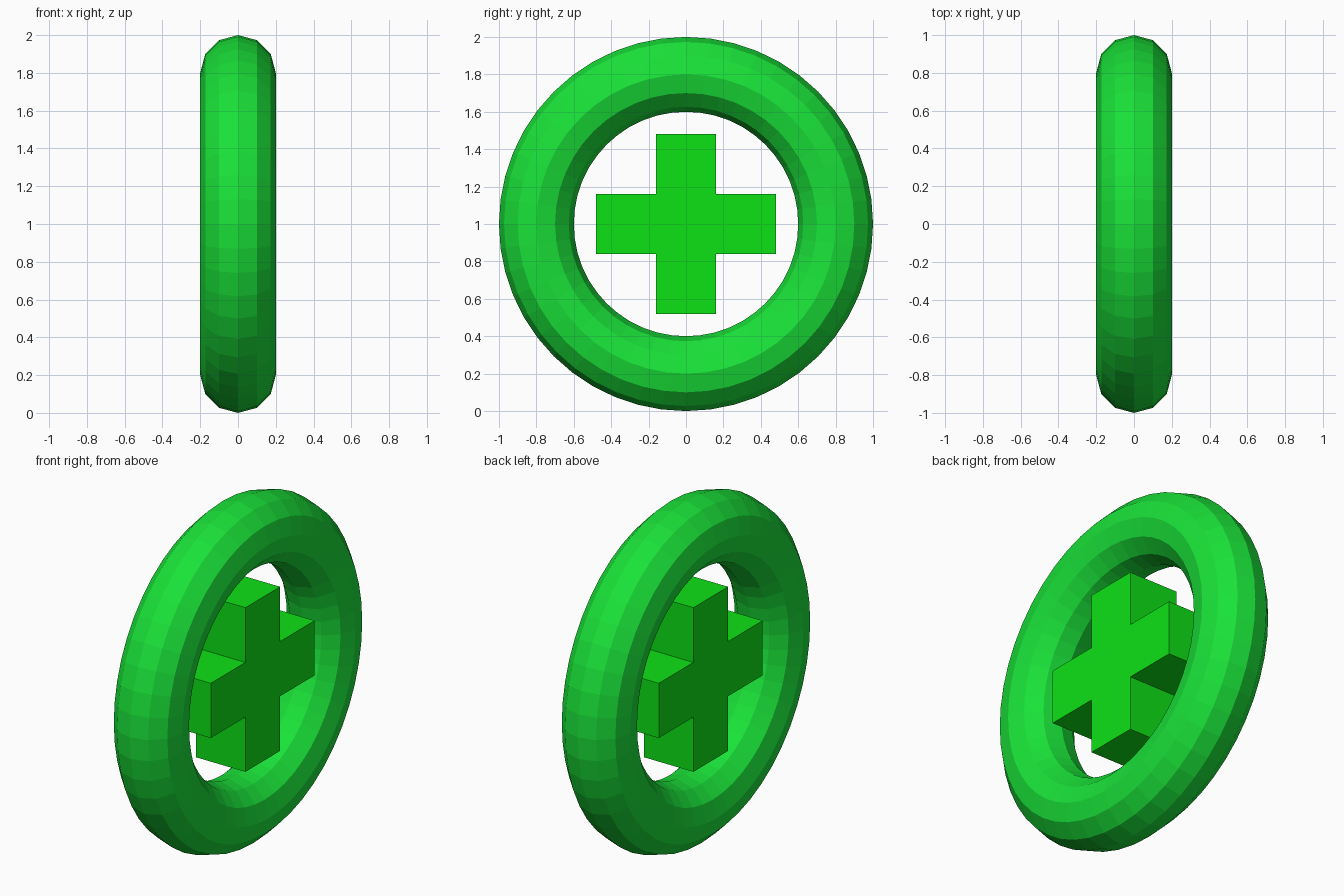
import bpy, bmesh
from math import pi

if "Cube" in bpy.data.objects:
    bpy.data.objects.remove(bpy.data.objects["Cube"])


def paint(obj, name, color):
    mat = bpy.data.materials.new(name)
    mat.diffuse_color = color
    mat.use_nodes = True
    mat.node_tree.nodes["Principled BSDF"].inputs["Base Color"].default_value = mat.diffuse_color
    obj.data.materials.append(mat)


# Faceted ring standing upright, axis along x
bpy.ops.mesh.primitive_torus_add(major_radius=0.8, minor_radius=0.2,
                                 major_segments=48, minor_segments=12,
                                 location=(0, 0, 1), rotation=(0, pi / 2, 0))
ring = bpy.context.object
ring.name = "ring"
paint(ring, "ring_green", (0.01, 0.76, 0.04, 1))

# Plus-shaped block floating in the middle: outline extruded along x
w, r, half_depth = 0.16, 0.48, 0.16
quarter = [(w, r), (w, w), (r, w)]
outline = []
for _ in range(4):
    outline += quarter
    quarter = [(z, -y) for y, z in quarter]  # turn by 90 degrees

bm = bmesh.new()
face = bm.faces.new([bm.verts.new((-half_depth, y, z)) for y, z in outline])
extruded = bmesh.ops.extrude_face_region(bm, geom=[face], use_keep_orig=True)
verts = [g for g in extruded["geom"] if isinstance(g, bmesh.types.BMVert)]
bmesh.ops.translate(bm, verts=verts, vec=(2 * half_depth, 0, 0))
bmesh.ops.recalc_face_normals(bm, faces=bm.faces)
mesh = bpy.data.meshes.new("cross")
bm.to_mesh(mesh)
bm.free()
cross = bpy.data.objects.new("cross", mesh)
cross.location.z = 1
bpy.context.collection.objects.link(cross)
paint(cross, "cross_green", (0.004, 0.76, 0.008, 1))
